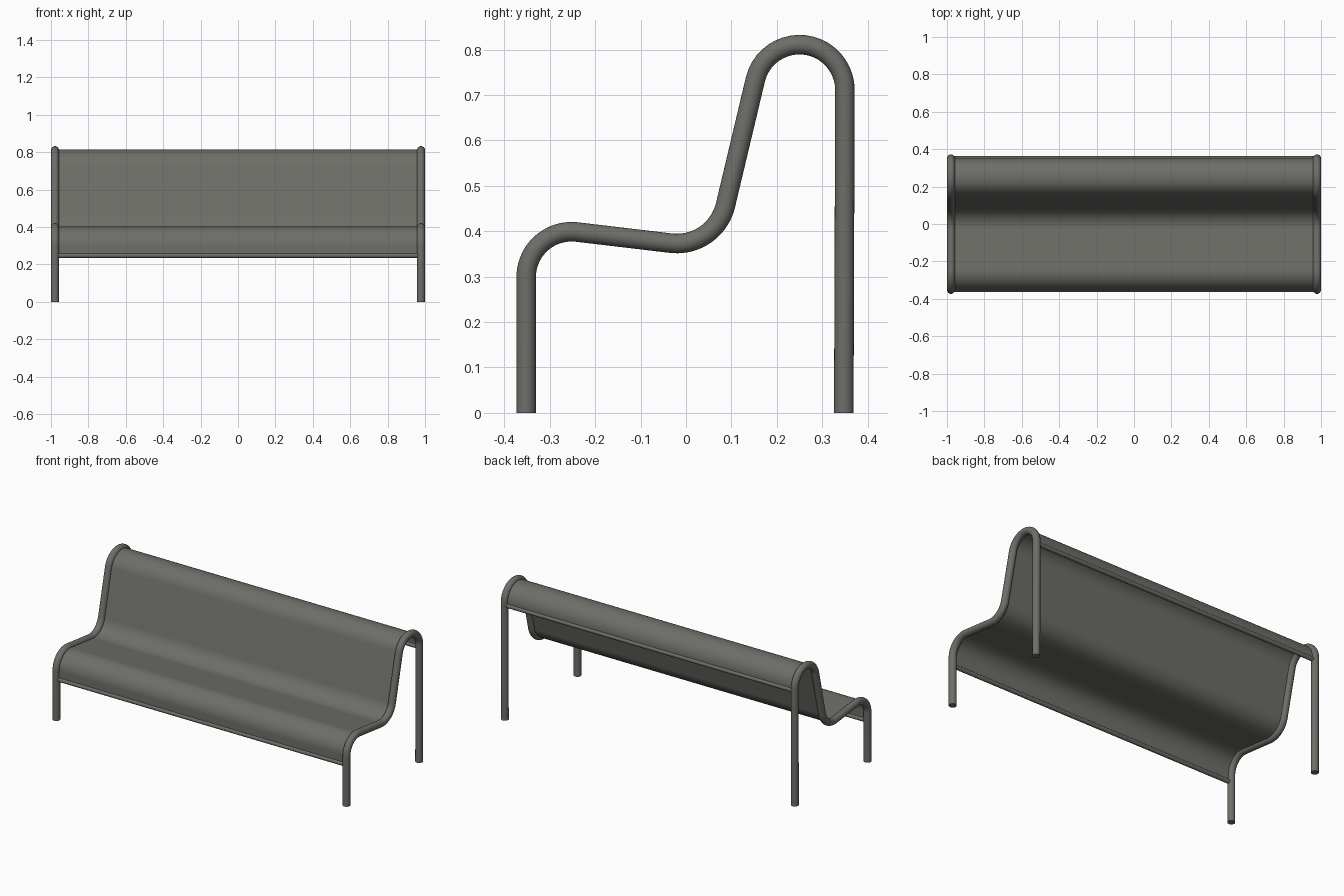
import bpy, bmesh, math
from mathutils import Vector

if "Cube" in bpy.data.objects:
    bpy.data.objects.remove(bpy.data.objects["Cube"])

TUBE_R = 0.0215
FRAME_X = 1.0 - TUBE_R
BAR_R = 0.0125
FRONT_BAR = (-0.352, 0.247)
BACK_BAR = (0.35, 0.697)

metal = bpy.data.materials.new("grey metal")
metal.diffuse_color = (0.155, 0.155, 0.14, 1)
metal.use_nodes = True
metal.node_tree.nodes["Principled BSDF"].inputs["Base Color"].default_value = metal.diffuse_color


def arc(cy, cz, r, a0, a1, n=20):
    """Points of an arc in the side plane (y, z), angles in degrees."""
    angles = [math.radians(a0 + (a1 - a0) * i / n) for i in range(n + 1)]
    return [(cy + r * math.cos(a), cz + r * math.sin(a)) for a in angles]


def finish(name, bm, angle=40):
    bmesh.ops.recalc_face_normals(bm, faces=bm.faces[:])
    mesh = bpy.data.meshes.new(name)
    bm.to_mesh(mesh)
    bm.free()
    mesh.materials.append(metal)
    obj = bpy.data.objects.new(name, mesh)
    bpy.context.collection.objects.link(obj)
    bpy.ops.object.select_all(action='DESELECT')
    obj.select_set(True)
    bpy.context.view_layer.objects.active = obj
    bpy.ops.object.shade_smooth_by_angle(angle=math.radians(angle))
    return obj


def normals(path):
    """Unit normals of a side-plane path."""
    out = []
    for i in range(len(path)):
        a, b = path[max(i - 1, 0)], path[min(i + 1, len(path) - 1)]
        t = Vector((b[0] - a[0], b[1] - a[1])).normalized()
        out.append(Vector((-t.y, t.x)))
    return out


def sweep(name, path, section, x=0.0):
    """Sweep a closed section of (x, normal) offsets along a side-plane path."""
    bm = bmesh.new()
    rings = []
    for p, n in zip(path, normals(path)):
        rings.append([bm.verts.new((x + u, p[0] + n.x * v, p[1] + n.y * v))
                      for u, v in section])
    k = len(section)
    for r0, r1 in zip(rings, rings[1:]):
        for j in range(k):
            bm.faces.new((r0[j], r0[(j + 1) % k], r1[(j + 1) % k], r1[j]))
    bm.faces.new(rings[0])
    bm.faces.new(rings[-1])
    return finish(name, bm)


# Curved side profile: seat front, seat-to-back bend, top of the backrest
bends = (arc(-0.252, 0.299, 0.1, 180, 83)
         + arc(-0.02, 0.483, 0.11, -97, -14)
         + arc(0.25, 0.711, 0.1, 166, 0))

# Tubular side frames
circle = [(TUBE_R * math.cos(2 * math.pi * i / 24), TUBE_R * math.sin(2 * math.pi * i / 24))
          for i in range(24)]
frame_path = [(-0.352, 0.0)] + bends + [(0.3475, 0.0)]
for side, sx in (("left", -1), ("right", 1)):
    sweep(side + "_frame", frame_path, circle, sx * FRAME_X)

# Thin bent seat and backrest sheet
half, t = FRAME_X, 0.003
sheet_path = [FRONT_BAR] + bends + [BACK_BAR]
sweep("seat_sheet", sheet_path, [(-half, -t), (half, -t), (half, t), (-half, t)])

# Cross bars along both sheet edges
bar = [(BAR_R * math.cos(2 * math.pi * i / 16), BAR_R * math.sin(2 * math.pi * i / 16))
       for i in range(16)]
for name, (y, z) in (("front_bar", FRONT_BAR), ("back_bar", BACK_BAR)):
    bm = bmesh.new()
    ends = [[bm.verts.new((x, y + u, z + v)) for u, v in bar] for x in (-FRAME_X, FRAME_X)]
    for j in range(16):
        bm.faces.new((ends[0][j], ends[0][(j + 1) % 16], ends[1][(j + 1) % 16], ends[1][j]))
    for ring in ends:
        bm.faces.new(ring)
    finish(name, bm)
